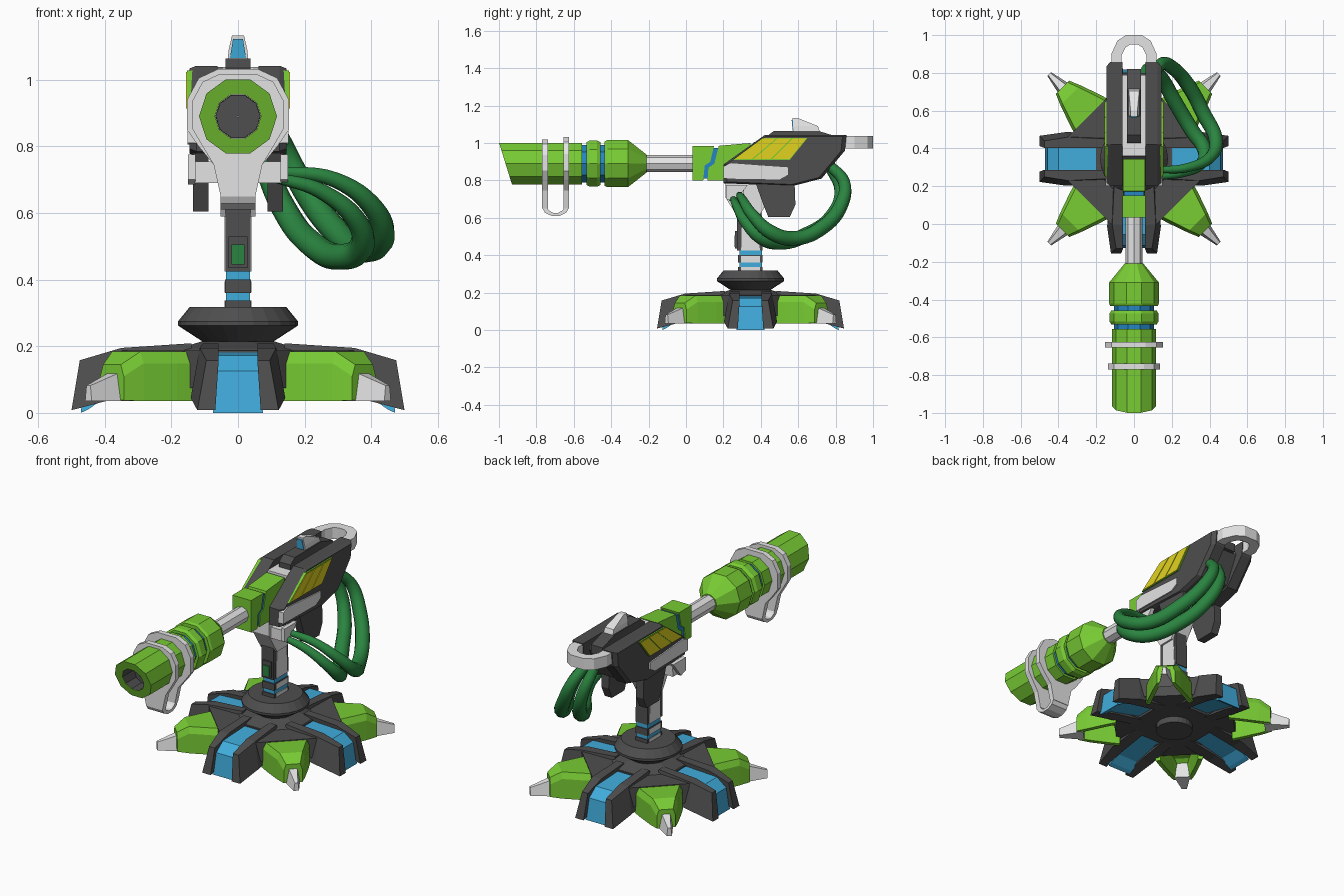
import bpy, bmesh, math
from mathutils import Vector, Matrix

def mat(name, r, g, b):
    m = bpy.data.materials.new(name)
    lin = lambda c: (c / 255 / 12.92) if c < 10 else ((c / 255 + 0.055) / 1.055) ** 2.4
    m.diffuse_color = (lin(r), lin(g), lin(b), 1)
    return m

GREEN = mat("lime green", 120, 204, 52)
DARK = mat("dark grey", 78, 78, 79)
GREY = mat("light grey", 228, 228, 228)
BLUE = mat("blue", 64, 172, 220)
DEEP = mat("deep blue", 38, 134, 196)
YELLOW = mat("yellow", 226, 210, 32)
CABLE = mat("cable green", 42, 132, 64)
CY, BZ = 0.345, 0.89          # base centre y, barrel axis z
BASE = Matrix.Translation((0, CY, 0))

def loft(name, sections, m, xf=None, caps=True):
    """Skin a list of equally long point loops."""
    bm = bmesh.new()
    rings = [[bm.verts.new(p) for p in s] for s in sections]
    n = len(rings[0])
    for a, b in zip(rings, rings[1:]):
        for i in range(n):
            bm.faces.new((a[i], a[(i + 1) % n], b[(i + 1) % n], b[i]))
    if caps:
        bm.faces.new(rings[0])
        bm.faces.new(rings[-1])
    if xf:
        bm.transform(xf)
    bmesh.ops.recalc_face_normals(bm, faces=bm.faces)
    me = bpy.data.meshes.new(name)
    bm.to_mesh(me)
    bm.free()
    me.materials.append(m)
    ob = bpy.data.objects.new(name, me)
    bpy.context.collection.objects.link(ob)
    return ob

def prism(name, pts, a, b, m, xf=None, taper=0.0):
    """Profile in (y, z), extruded along x from a to b, optionally narrowing with height."""
    return loft(name, [[(x * (1 - taper * z), y, z) for y, z in pts] for x in (a, b)], m, xf)

def pair(name, pts, a, b, m):
    prism(name + "_right", pts, a, b, m)
    prism(name + "_left", pts, -b, -a, m)

def box(name, x0, x1, y0, y1, z0, z1, m):
    return prism(name, [(y0, z0), (y1, z0), (y1, z1), (y0, z1)], x0, x1, m)

def tube(name, prof, m, n=10, caps=True):
    """Turned part along the barrel axis; profile (y, radius, muzzle slant)."""
    secs = []
    for y, r, s in prof:
        ts = [2 * math.pi * i / n for i in range(n)]
        secs.append([(r * math.cos(t), y - s * r * math.sin(t), BZ + r * math.sin(t)) for t in ts])
    return loft(name, secs, m, None, caps)

def disc(name, prof, n, m, phase=0.0):
    """Turned part on the base axis; profile (radius, z)."""
    ts = [2 * math.pi * (i + phase) / n for i in range(n)]
    return loft(name, [[(r * math.cos(t), r * math.sin(t), z) for t in ts] for r, z in prof], m, BASE)

# ---- base: plate with a slot for each leg insert, raised centre
quarter = [(0.2, -0.064), (0.2, 0.064), (0.36, 0.064), (0.36, 0.105), (0.105, 0.36), (0.064, 0.36)]
outline = []
for q in range(4):
    for x, y in quarter:
        for _ in range(q):
            x, y = -y, x
        outline.append((x, y))
loft("base_plate", [[(x, y, z) for x, y in outline] for z in (0.075, 0.188)], DARK, BASE)
disc("base_centre", [(0.215, 0.18), (0.205, 0.19), (0.12, 0.214)], 8, DARK, 0.5)

# ---- base: four legs with rails and blue inserts, four diagonal spiked blocks
def rail_section(rb, zb, rt, zt, s, k):
    return [(s * 0.068, -rb, zb), (s * (0.132 + k), -rb, zb),
            (s * (0.105 + k), -rt, zt), (s * 0.058, -rt, zt)]

def arch(r, w, z0, z1, top):
    v = w - 0.025
    return [(x, -r, z) for x, z in (
        (w, z0), (w, z1 - 0.035), (w * top, z1), (-w * top, z1), (-w, z1 - 0.035), (-w, z0),
        (-v, z0), (-v * top, z1 - 0.045), (v * top, z1 - 0.045), (v, z0))]

def spike_section(r, w, z0, z1):
    return [(-w, -r, z0), (w, -r, z0), (w * 0.6, -r, z1), (-w * 0.6, -r, z1)]

for i in range(4):
    xf = BASE @ Matrix.Rotation(i * math.pi / 2, 4, 'Z')
    for s in (-1, 1):
        loft("leg_rail", [rail_section(0.5, 0.008, 0.475, 0.158, s, -0.01),
                          rail_section(0.36, 0.045, 0.35, 0.195, s, 0.01),
                          rail_section(0.14, 0.08, 0.14, 0.209, s, 0.0)], DARK, xf)
    prism("leg_insert", [(-0.472, 0), (-0.458, 0.125), (-0.4, 0.172), (-0.19, 0.182),
                         (-0.19, 0.09), (-0.40, 0.045), (-0.45, 0.01)], -0.075, 0.075, BLUE, xf, 1.2)
    xd = BASE @ Matrix.Rotation(i * math.pi / 2 + math.pi / 4, 4, 'Z')
    loft("spike_block", [arch(0.31, 0.13, 0.035, 0.184, 0.88),
                         arch(0.37, 0.112, 0.035, 0.184, 0.85),
                         arch(0.475, 0.075, 0.035, 0.184, 0.8),
                         arch(0.535, 0.05, 0.038, 0.145, 0.75)], GREEN, xd)
    loft("spike", [spike_section(0.5, 0.044, 0.035, 0.13),
                   spike_section(0.635, 0.014, 0.036, 0.082)], GREY, xd)

# ---- swivel collar
disc("swivel_collar", [(0.1, 0.04), (0.1, 0.21), (0.18, 0.262), (0.18, 0.275), (0.145, 0.318)], 24, DARK)

# ---- post with bands, side plates and indicator window
box("post_core", -0.036, 0.036, 0.285, 0.405, 0.3, 0.45, BLUE)
box("post_band_low", -0.039, 0.039, 0.278, 0.41, 0.3, 0.338, DARK)
box("post_band_mid", -0.039, 0.039, 0.278, 0.41, 0.36, 0.4, DARK)
prism("post_upper", [(0.272, 0.425), (0.41, 0.425), (0.4, 0.8), (0.285, 0.8), (0.272, 0.6)],
      -0.038, 0.038, DARK)
pair("post_side_plate", [(0.295, 0.425), (0.395, 0.425), (0.385, 0.62), (0.3, 0.62)], 0.036, 0.041, GREY)
for z in (0.305, 0.362):
    pair("post_side_band", [(0.295, z), (0.395, z), (0.395, z + 0.033), (0.295, z + 0.033)], 0.036, 0.041, GREY)
box("window_frame", -0.028, 0.028, 0.263, 0.28, 0.435, 0.53, DARK)
box("window", -0.02, 0.02, 0.258, 0.27, 0.445, 0.505, CABLE)

# ---- yoke between post and head, with cable plugs and lower fins
prism("yoke", [(0.21, 0.8), (0.21, 0.71), (0.285, 0.59), (0.38, 0.59), (0.47, 0.74), (0.47, 0.8)],
      -0.052, 0.052, GREY)
pair("cable_plug", [(0.23, 0.69), (0.305, 0.69), (0.31, 0.755), (0.23, 0.755)], 0.04, 0.13, GREY)
pair("plug_cover", [(0.215, 0.775), (0.215, 0.7), (0.26, 0.685), (0.33, 0.775)], 0.128, 0.15, GREY)
pair("lower_fin", [(0.36, 0.82), (0.58, 0.8), (0.585, 0.67), (0.555, 0.605), (0.44, 0.605), (0.41, 0.68)],
     0.088, 0.135, DARK)

# ---- head: chamfered side shells around a core
SHELL = [(0.2, 0.785), (0.2, 0.885), (0.42, 1.042), (0.858, 1.042), (0.85, 0.96), (0.725, 0.81), (0.57, 0.77)]
c = Vector((0.5, 0.91))
inner = [tuple(c + (Vector(p) - c) * 0.94) for p in SHELL]
for s, side in ((1, "right"), (-1, "left")):
    loft("head_shell_" + side, [[(s * x, y, z) for y, z in prof]
         for x, prof in ((0.062, SHELL), (0.125, SHELL), (0.145, inner))], DARK)
prism("head_core", [(0.22, 0.79), (0.22, 0.88), (0.36, 0.985), (0.8, 0.985), (0.72, 0.82), (0.55, 0.78)],
      -0.07, 0.07, DARK)
box("top_channel", -0.062, 0.062, 0.36, 0.79, 0.97, 1.005, GREY)
pair("side_guard", [(0.2, 0.81), (0.2, 0.875), (0.24, 0.892), (0.4, 0.88), (0.545, 0.87), (0.545, 0.83), (0.5, 0.805)],
     0.12, 0.152, GREY)

# yellow panels: three slanted cells on a green backing
def slant(u, v):
    y = (0.25 + 0.305 * u) * (1 - v) + (0.41 + 0.24 * u) * v
    return (y, 0.91 + 0.118 * v)
pair("panel_backing", [slant(0, 0), slant(1, 0), slant(1, 1), slant(0, 1)], 0.13, 0.153, GREEN)
for k in range(3):
    u0, u1 = k / 3 + 0.015, (k + 1) / 3 - 0.015
    pair("yellow_panel", [slant(u0, 0.03), slant(u1, 0.03), slant(u1, 0.96), slant(u0, 0.96)],
         0.15, 0.156, YELLOW)

# ---- sight on top
prism("sight_base", [(0.43, 0.99), (0.43, 1.035), (0.47, 1.064), (0.71, 1.064), (0.82, 1.03), (0.82, 0.98)],
      -0.037, 0.037, DARK)
loft("sight", [[(-w, y0, z), (w, y0, z), (w, y1, z), (-w, y1, z)]
               for w, y0, y1, z in ((0.032, 0.575, 0.72, 1.05), (0.028, 0.573, 0.705, 1.09), (0.018, 0.57, 0.6, 1.133))], GREY)
loft("sight_lens", [[(-w, y, z), (w, y, z), (w, y + 0.008, z), (-w, y + 0.008, z)]
                    for w, y, z in ((0.024, 0.57, 1.066), (0.015, 0.565, 1.122))], BLUE)

# ---- rear carrying loop
half = [(0.12, 0.8), (0.12, 0.9), (0.088, 0.97), (0.042, 1.0)]
hole = [(0.065, 0.8), (0.065, 0.895), (0.045, 0.935), (0.02, 0.95)]
loop = half + [(-x, y) for x, y in reversed(half)] + [(-x, y) for x, y in hole] + list(reversed(hole))
loft("rear_loop", [[(x, y, z) for x, y in loop] for z in (0.972, 1.038)], GREY)

# ---- receiver: two green halves split by a blue seam
prism("receiver_front", [(0.035, 0.985), (0.15, 0.985), (0.13, 0.9), (0.1, 0.88), (0.092, 0.8), (0.035, 0.8)],
      -0.06, 0.06, GREEN)
prism("receiver_seam", [(0.05, 0.81), (0.3, 0.81), (0.3, 0.972), (0.05, 0.972)], -0.053, 0.053, DEEP)
prism("receiver_rear", [(0.175, 0.985), (0.345, 1.0), (0.345, 0.8), (0.115, 0.8), (0.12, 0.868), (0.152, 0.89)],
      -0.058, 0.058, GREEN)

# ---- barrel
tube("rod", [(-0.24, 0.045, 0), (0.05, 0.045, 0)], GREY, 8)
tube("barrel_cone", [(-0.435, 0.125, 0), (-0.42, 0.132, 0), (-0.31, 0.132, 0), (-0.21, 0.05, 0)], GREEN)
tube("barrel_core", [(-0.58, 0.105, 0), (-0.42, 0.105, 0)], DEEP)
tube("barrel_ring", [(-0.532, 0.12, 0), (-0.515, 0.13, 0), (-0.475, 0.13, 0), (-0.458, 0.12, 0)], GREEN)
tube("barrel_muzzle", [(-0.556, 0.1, 0), (-0.556, 0.117, 0), (-0.965, 0.117, 0.31), (-0.965, 0.069, 0.31),
                       (-0.9, 0.069, 0.0)], GREEN, caps=False)
tube("barrel_bore", [(-0.964, 0.068, 0.31), (-0.86, 0.066, 0), (-0.86, 0.002, 0)], DARK, caps=False)

# ---- strap plates around the barrel, joined below by a curved bottom
def strap(name, y0, y1, k):
    side = [(0.06 * k, BZ + 0.142 * k), (0.118 * k, BZ + 0.115 * k), (0.153 * k, BZ + 0.05 * k),
            (0.153 * k, BZ - 0.04 * k), (0.118 * k, 0.8), (0.073, 0.745), (0.052, 0.65)]
    pts = side + [(-x, z) for x, z in reversed(side)]
    loft(name, [[(x, y, z) for x, z in pts] for y in (y0, y1)], GREY)
strap("strap_front", -0.77, -0.738, 0.9)
strap("strap_rear", -0.655, -0.625, 1.0)
prism("strap_bottom", [(-0.77, 0.655), (-0.755, 0.628), (-0.72, 0.611), (-0.675, 0.611), (-0.64, 0.628),
                       (-0.625, 0.655), (-0.65, 0.655), (-0.66, 0.64), (-0.685, 0.626), (-0.71, 0.626),
                       (-0.733, 0.64), (-0.743, 0.655)], -0.052, 0.052, GREY)

# ---- two hanging cables
def cable(name, pts, radius):
    cu = bpy.data.curves.new(name, 'CURVE')
    cu.dimensions = '3D'
    cu.bevel_depth, cu.bevel_resolution, cu.resolution_u = radius, 3, 6
    cu.use_fill_caps = True
    sp = cu.splines.new('BEZIER')
    sp.bezier_points.add(len(pts) - 1)
    for i, (bp, p) in enumerate(zip(sp.bezier_points, pts)):
        bp.co = p
        bp.handle_left_type = bp.handle_right_type = 'AUTO'
        bp.radius = min(1, 0.42 + 0.18 * i, 0.7 + 0.12 * (len(pts) - 1 - i))
    cu.materials.append(CABLE)
    bpy.context.collection.objects.link(bpy.data.objects.new(name, cu))

cable("cable_outer", [(0.12, 0.285, 0.725), (0.29, 0.30, 0.70), (0.41, 0.36, 0.61), (0.432, 0.45, 0.525),
                      (0.37, 0.58, 0.49), (0.29, 0.73, 0.55), (0.2, 0.83, 0.67), (0.14, 0.845, 0.79),
                      (0.10, 0.77, 0.88)], 0.04)
cable("cable_inner", [(0.12, 0.25, 0.705), (0.25, 0.27, 0.665), (0.36, 0.325, 0.57), (0.37, 0.40, 0.497),
                      (0.31, 0.49, 0.468), (0.22, 0.64, 0.508), (0.14, 0.78, 0.61), (0.08, 0.825, 0.75),
                      (0.05, 0.77, 0.87)], 0.04)
